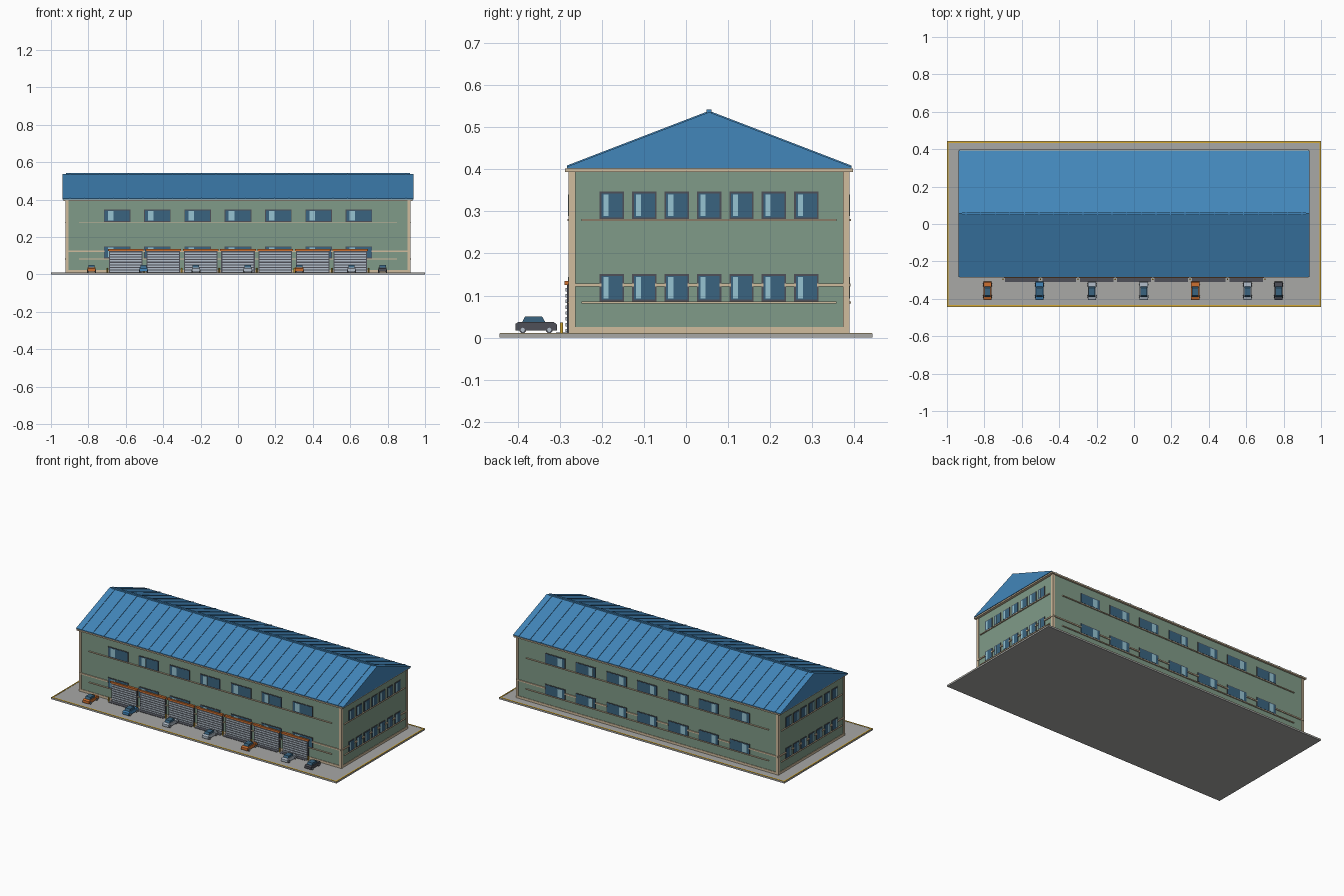
import bpy, bmesh, math
from mathutils import Matrix

cube = bpy.data.objects.get("Cube")
if cube:
    bpy.data.objects.remove(cube, do_unlink=True)


def lin(c):
    c /= 255
    return c / 12.92 if c <= 0.04045 else ((c + 0.055) / 1.055) ** 2.4


def material(name, r, g, b):
    m = bpy.data.materials.new(name)
    m.use_nodes = True
    col = (lin(r), lin(g), lin(b), 1)
    m.diffuse_color = col
    m.node_tree.nodes["Principled BSDF"].inputs["Base Color"].default_value = col
    return m


GREEN = material("sage wall", 128, 155, 136)
BLUE = material("roof blue", 66, 134, 186)
BEIGE = material("beige trim", 208, 188, 158)
CONCRETE = material("concrete", 168, 168, 166)
GLASS = material("dark glass", 58, 100, 128)
PANE = material("light glass", 150, 196, 210)
ORANGE = material("orange", 206, 112, 48)
YELLOW = material("yellow", 214, 170, 50)
DARK = material("dark grey", 78, 80, 88)
STEEL = material("light steel", 178, 190, 202)


def finish(name, bm, mat):
    bmesh.ops.recalc_face_normals(bm, faces=bm.faces)
    me = bpy.data.meshes.new(name)
    bm.to_mesh(me)
    bm.free()
    me.materials.append(mat)
    ob = bpy.data.objects.new(name, me)
    bpy.context.collection.objects.link(ob)
    return ob


def boxes(name, mat, items):
    """Join boxes given as (x0, x1, y0, y1, z0, z1)."""
    bm = bmesh.new()
    for x0, x1, y0, y1, z0, z1 in items:
        m = Matrix.Translation(((x0 + x1) / 2, (y0 + y1) / 2, (z0 + z1) / 2))
        m = m @ Matrix.Diagonal((x1 - x0, y1 - y0, z1 - z0, 1))
        bmesh.ops.create_cube(bm, size=1, matrix=m)
    return finish(name, bm, mat)


def prisms(name, mat, items):
    """Join (y, z) profiles extruded from x0 to x1."""
    bm = bmesh.new()
    for profile, x0, x1 in items:
        face = bm.faces.new([bm.verts.new((x0, y, z)) for y, z in profile])
        ext = bmesh.ops.extrude_face_region(bm, geom=[face])["geom"]
        bmesh.ops.translate(bm, vec=(x1 - x0, 0, 0),
                            verts=[v for v in ext if isinstance(v, bmesh.types.BMVert)])
    return finish(name, bm, mat)


def cylinders(name, mat, items, axis, radius, depth):
    bm = bmesh.new()
    rot = Matrix.Rotation(math.pi / 2, 4, 'Y') if axis == 'X' else Matrix.Identity(4)
    for p in items:
        bmesh.ops.create_cone(bm, cap_ends=True, segments=12, radius1=radius, radius2=radius,
                              depth=depth, matrix=Matrix.Translation(p) @ rot)
    return finish(name, bm, mat)


# Building extents
CY, HX, HY = 0.055, 0.917, 0.33
Z0, ZW = 0.01, 0.402

# Paved yard with painted kerb
boxes("ground_slab", CONCRETE, [(-1, 1, -0.443, 0.443, 0, Z0)])
boxes("yard_kerb", YELLOW,
      [(-1, 1, s * 0.438 - 0.004, s * 0.438 + 0.004, 0.007, 0.0115) for s in (-1, 1)] +
      [(s * 0.995 - 0.004, s * 0.995 + 0.004, -0.434, 0.434, 0.007, 0.0115) for s in (-1, 1)])

# Walls, plinth, corner strips and cornice
boxes("walls", GREEN, [(-HX, HX, CY - HY, CY + HY, Z0, 0.398)])
boxes("plinth", BEIGE, [(-HX - 0.003, HX + 0.003, CY - HY - 0.003, CY + HY + 0.003, Z0, 0.025)])
boxes("corner_strips", BEIGE,
      [(sx * (HX - 0.004) - 0.008, sx * (HX - 0.004) + 0.008,
        CY + sy * (HY - 0.004) - 0.008, CY + sy * (HY - 0.004) + 0.008, Z0, 0.394)
       for sx in (-1, 1) for sy in (-1, 1)])
boxes("cornice", BEIGE, [(-0.933, 0.933, CY - 0.342, CY + 0.342, 0.394, ZW)])

# Gable roof with standing seams and ridge cap
RX, RY, RZ = 0.937, 0.338, 0.536
roof_profile = [(CY - RY, ZW), (CY - RY, 0.406), (CY, RZ), (CY + RY, 0.406), (CY + RY, ZW)]
prisms("roof", BLUE, [(roof_profile, -RX, RX)])
seams = []
for i in range(24):
    x = -0.898 + i * 1.796 / 23
    for s in (-1, 1):
        seams.append(([(CY + s * RY, 0.405), (CY, RZ - 0.001), (CY, RZ + 0.003),
                       (CY + s * RY, 0.409)], x - 0.002, x + 0.002))
prisms("roof_seams", BLUE, seams)
boxes("ridge_cap", BLUE, [(-0.92, 0.92, CY - 0.006, CY + 0.006, 0.533, 0.542)])

# Windows, sills and belt course on all four walls
glass, frames, panes, sills, belt = [], [], [], [], []


def wall_box(side, sign, a0, a1, z0, z1, out):
    """Plate on a wall; a is the coordinate along that wall."""
    if side == 'y':
        w = CY + sign * HY
        lo, hi = sorted((w - sign * 0.002, w + sign * out))
        return (a0, a1, lo, hi, z0, z1)
    w = sign * HX
    lo, hi = sorted((w - sign * 0.002, w + sign * out))
    return (lo, hi, a0, a1, z0, z1)


walls = [('y', 0.0, 0.2155, 0.142, HX, 0.85), ('x', CY, 0.077, 0.058, HY, 0.303)]
for side, mid, pitch, width, half, sill_half in walls:
    for sign in (-1, 1):
        cursor = mid - half
        for i in range(7):
            a0 = mid + (i - 3) * pitch - width / 2
            a1 = a0 + width
            for z in (0.086, 0.282):
                frames.append(wall_box(side, sign, a0, a1, z, z + 0.065, 0.003))
                glass.append(wall_box(side, sign, a0 + 0.004, a1 - 0.004, z + 0.004, z + 0.061, 0.004))
                panes.append(wall_box(side, sign, a0 + width * 0.15, a0 + width * 0.36,
                                      z + 0.007, z + 0.058, 0.005))
            belt.append(wall_box(side, sign, cursor, a0 + 0.004, 0.121, 0.129, 0.006))
            cursor = a1 - 0.004
        belt.append(wall_box(side, sign, cursor, mid + half, 0.121, 0.129, 0.006))
        for z in (0.081, 0.277):
            sills.append(wall_box(side, sign, mid - sill_half, mid + sill_half, z, z + 0.005, 0.007))
boxes("window_frames", DARK, frames)
boxes("window_glass", GLASS, glass)
boxes("window_light_panes", PANE, panes)
boxes("window_sills", BEIGE, sills)
boxes("belt_course", BEIGE, belt)

# Seven roller doors with slats, headers, aprons and bollards
YF = CY - HY
door_x = [-0.6 + 0.2 * i for i in range(7)]
boxes("door_panels", DARK, [(x - 0.09, x + 0.09, YF - 0.008, YF, Z0, 0.127) for x in door_x])
boxes("door_slats", STEEL, [(x - 0.084, x + 0.084, YF - 0.011, YF - 0.006, z, z + 0.008)
                            for x in door_x for z in [0.013 + 0.0138 * k for k in range(8)]])
boxes("door_headers", ORANGE, [(x - 0.095, x + 0.095, YF - 0.014, YF, 0.125, 0.135) for x in door_x])
boxes("door_aprons", DARK, [(x - 0.09, x + 0.09, YF - 0.034, YF, Z0 - 0.002, 0.012) for x in door_x])
cylinders("bollards", YELLOW, [(-0.7 + 0.2 * i, -0.296, 0.0225) for i in range(8)], 'Z', 0.004, 0.026)

# Parked cars
cars = [(-0.783, ORANGE), (-0.505, BLUE), (-0.225, STEEL), (0.052, STEEL),
        (0.328, ORANGE), (0.607, STEEL), (0.773, DARK)]
body = [(-0.405, 0.017), (-0.405, 0.033), (-0.399, 0.037), (-0.314, 0.037), (-0.307, 0.031), (-0.307, 0.017)]
cabin = [(-0.390, 0.036), (-0.383, 0.050), (-0.342, 0.050), (-0.334, 0.036)]
for n, (x, mat) in enumerate(cars, 1):
    prisms(f"car_body_{n}", mat, [(body, x - 0.022, x + 0.022)])
    prisms(f"car_cabin_{n}", GLASS, [(cabin, x - 0.017, x + 0.017)])
hubs = [(x + s * 0.0205, y, 0.0185) for x, _ in cars for s in (-1, 1) for y in (-0.388, -0.325)]
cylinders("car_wheels", DARK, hubs, 'X', 0.0085, 0.006)
cylinders("car_hubcaps", STEEL, hubs, 'X', 0.005, 0.0075)
